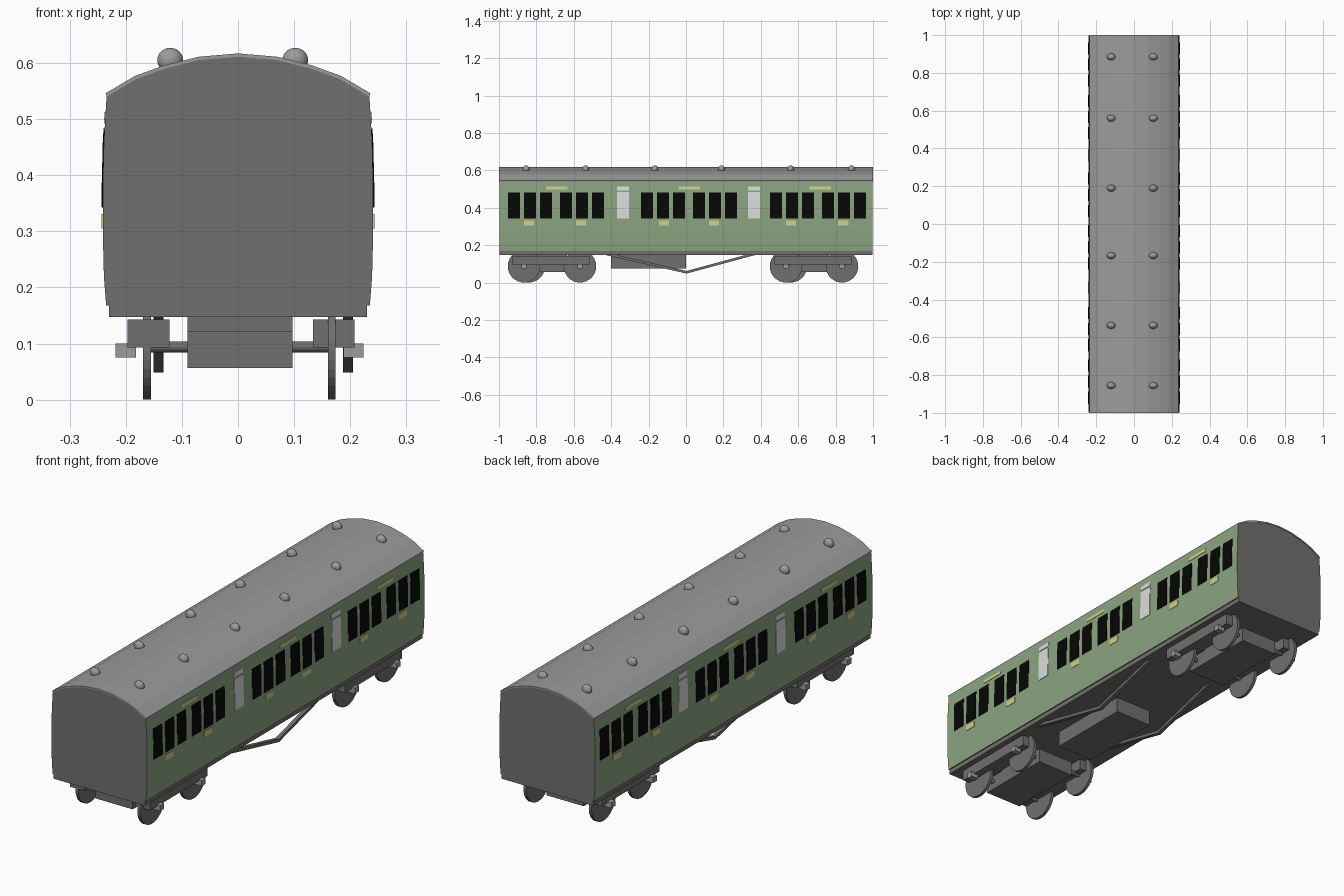
import bpy, bmesh, math
from mathutils import Matrix, Vector

if "Cube" in bpy.data.objects:
    bpy.data.objects.remove(bpy.data.objects["Cube"])


def material(name, r, g, b):
    m = bpy.data.materials.new(name)
    m.diffuse_color = (r, g, b, 1)
    m.use_nodes = True
    m.node_tree.nodes["Principled BSDF"].inputs["Base Color"].default_value = m.diffuse_color
    return m


GREEN = material("carriage_green", 0.26, 0.375, 0.22)
DARK = material("dark_grey", 0.165, 0.16, 0.155)
GREY = material("roof_grey", 0.33, 0.33, 0.33)
BLACK = material("window_black", 0.002, 0.002, 0.002)
WHITE = material("door_white", 0.72, 0.72, 0.72)
YELLOW = material("pale_yellow", 0.66, 0.62, 0.24)


def finish(bm, name, *mats):
    bmesh.ops.recalc_face_normals(bm, faces=bm.faces)
    me = bpy.data.meshes.new(name)
    bm.to_mesh(me)
    bm.free()
    for m in mats:
        me.materials.append(m)
    ob = bpy.data.objects.new(name, me)
    bpy.context.collection.objects.link(ob)
    return ob


def add_prism(bm, pts, y0, y1):
    """Extrude an xz outline from y0 to y1."""
    a = [bm.verts.new((x, y0, z)) for x, z in pts]
    b = [bm.verts.new((x, y1, z)) for x, z in pts]
    n = len(pts)
    bm.faces.new(a)
    bm.faces.new(b[::-1])
    for i in range(n):
        j = (i + 1) % n
        bm.faces.new((a[i], b[i], b[j], a[j]))


def add_box(bm, x0, x1, y0, y1, z0, z1):
    add_prism(bm, [(x0, z0), (x1, z0), (x1, z1), (x0, z1)], y0, y1)


def box(name, mat, *dims):
    bm = bmesh.new()
    add_box(bm, *dims)
    return finish(bm, name, mat)


def add_cylinder(bm, x, y, z, r, width, seg):
    m = Matrix.Translation((x, y, z)) @ Matrix.Rotation(math.pi / 2, 4, 'Y')
    bmesh.ops.create_cone(bm, cap_ends=True, segments=seg, radius1=r,
                          radius2=r, depth=width, matrix=m)


# Body cross-section: bulging side and arched roof
SIDE = [(0.235, 0.168), (0.239, 0.22), (0.241, 0.30), (0.241, 0.38),
        (0.239, 0.46), (0.234, 0.545)]
ARC = [(0.234, 0.545), (0.182, 0.576), (0.13, 0.595), (0.07, 0.610), (0, 0.616)]
ROOF = ARC + [(-x, z) for x, z in ARC[-2::-1]]

# Body: green sides, dark ends and underside
bm = bmesh.new()
inner = [(x, z - 0.004) for x, z in ROOF[1:-1]]
add_prism(bm, SIDE + inner + [(-x, z) for x, z in SIDE[::-1]], -0.998, 0.998)
bmesh.ops.recalc_face_normals(bm, faces=bm.faces)
for f in bm.faces:
    f.material_index = 0 if abs(f.normal.x) > 0.9 else 1
finish(bm, "body", GREEN, DARK)

# Roof shell
bm = bmesh.new()
low = [(x, z - 0.005) for x, z in ROOF[::-1]]
add_prism(bm, [(x * 1.008, z + 0.001) for x, z in ROOF] + low, -1, 1)
finish(bm, "roof", GREY)

# Roof ventilators
bm = bmesh.new()
for x in (-0.121, 0.102):
    for y in (-0.855, -0.537, -0.167, 0.19, 0.56, 0.885):
        m = Matrix.Translation((x, y, 0.605)) @ Matrix.Diagonal((0.023, 0.018, 0.022, 1))
        bmesh.ops.create_uvsphere(bm, u_segments=16, v_segments=10, radius=1, matrix=m)
for f in bm.faces:
    f.smooth = True
finish(bm, "roof_vents", GREY)


# Side details: thin plates that follow the bulge of the side
def side_x(z):
    for (xa, za), (xb, zb) in zip(SIDE, SIDE[1:]):
        if za <= z <= zb:
            return xa + (xb - xa) * (z - za) / (zb - za)
    return SIDE[-1][0]


def plates(name, mat, rects):
    bm = bmesh.new()
    for y0, y1, z0, z1 in rects:
        zs = [z0] + [z for _, z in SIDE if z0 < z < z1] + [z1]
        for s in (-1, 1):
            pts = [(s * (side_x(z) + 0.002), z) for z in zs]
            pts += [(s * (side_x(z) - 0.002), z) for z in zs[::-1]]
            add_prism(bm, pts, y0, y1)
    return finish(bm, name, mat)


GROUPS = (-0.952, -0.674, -0.241, 0.037, 0.449, 0.727)
plates("windows", BLACK, [(y + i * 0.0856, y + i * 0.0856 + 0.064, 0.342, 0.481)
                          for y in GROUPS for i in range(3)])
plates("door_panels", WHITE, [(y, y + 0.064, z0, z1) for y in (-0.369, 0.332)
                              for z0, z1 in ((0.342, 0.484), (0.492, 0.513))])
plates("yellow_panels", YELLOW,
       [(y, y + 0.115, 0.498, 0.513) for y in (-0.749, -0.039, 0.661)]
       + [(y, y + 0.055, 0.305, 0.331)
          for y in (-0.867, -0.589, -0.145, 0.122, 0.534, 0.813)])

# Underframe and equipment box
box("underframe", DARK, -0.23, 0.23, -0.998, 0.998, 0.147, 0.169)
box("equipment_box", DARK, -0.09, 0.097, -0.4, 0.0, 0.075, 0.15)

# V-shaped truss rods under each side
bm = bmesh.new()
for x in (-0.142, 0.196):
    path = [(-0.43, 0.155), (0.003, 0.056), (0.38, 0.158)]
    a, b = [[[bm.verts.new((x + dx, y, z + dz)) for y, z in path]
             for dx in (-0.009, 0.009)] for dz in (-0.008, 0.006)]
    for i in (0, 1):
        ring = [a[0], a[1], b[1], b[0]]
        for k in range(4):
            p, q = ring[k], ring[(k + 1) % 4]
            bm.faces.new((p[i], p[i + 1], q[i + 1], q[i]))
    for i in (0, 2):
        bm.faces.new((a[0][i], a[1][i], b[1][i], b[0][i]))
finish(bm, "truss_rods", DARK)

# Two bogies: centre block, side frames, axles, wheels and axle boxes
for label, c in (("front", -0.7165), ("rear", 0.6845)):
    bm = bmesh.new()
    add_box(bm, -0.09, 0.097, c - 0.18, c + 0.18, 0.056, 0.122)
    add_box(bm, -0.09, 0.097, c - 0.08, c + 0.08, 0.122, 0.15)
    finish(bm, label + "_bogie_block", DARK)

    bm = bmesh.new()
    for x0, x1 in ((-0.197, -0.122), (0.134, 0.208)):
        add_box(bm, x0, x1, c - 0.212, c + 0.2, 0.093, 0.143)
    finish(bm, label + "_bogie_side_frames", DARK)

    wheels, axles, boxes = bmesh.new(), bmesh.new(), bmesh.new()
    for d, skew in ((-0.1495, 0.025), (0.1495, 0.0)):
        y = c + d
        add_cylinder(wheels, 0.167, y, 0.087, 0.087, 0.014, 32)
        add_cylinder(wheels, -0.162, y + skew, 0.087, 0.087, 0.014, 32)
        add_cylinder(axles, 0, y + skew / 2, 0.094, 0.01, 0.33, 12)
        for x0, x1 in ((-0.218, -0.182), (0.188, 0.224)):
            add_box(boxes, x0, x1, y - 0.014, y + 0.014, 0.075, 0.1)
    finish(wheels, label + "_wheels", DARK)
    finish(axles, label + "_axles", DARK)
    finish(boxes, label + "_axle_boxes", GREY)
